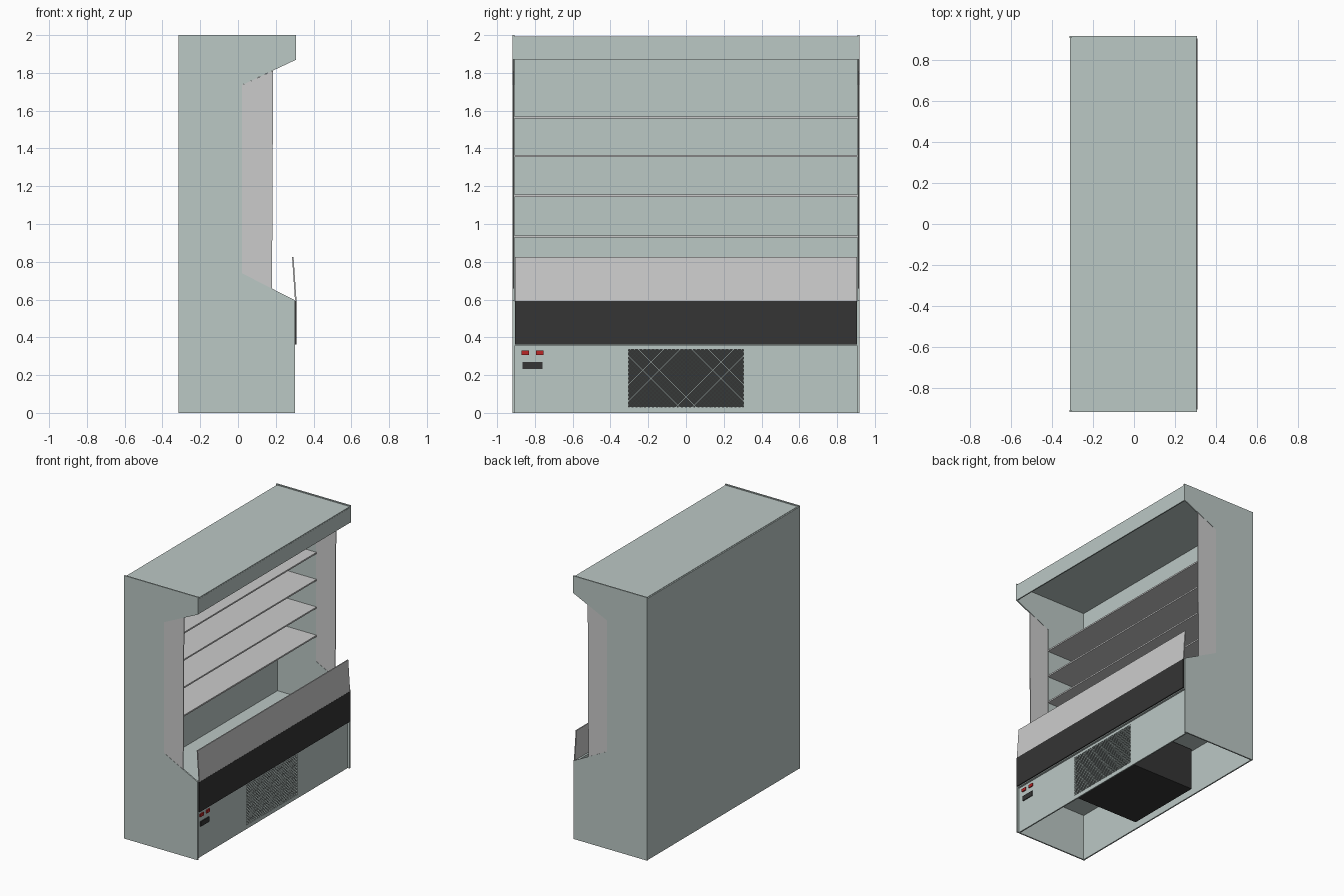
import bpy, bmesh

if "Cube" in bpy.data.objects:
    bpy.data.objects.remove(bpy.data.objects["Cube"])

def material(name, rgb):
    m = bpy.data.materials.new(name)
    m.diffuse_color = (*rgb, 1)
    m.use_nodes = True
    m.node_tree.nodes["Principled BSDF"].inputs["Base Color"].default_value = m.diffuse_color
    return m

BODY = material("painted_metal", (0.50, 0.58, 0.56))
DARK = material("dark_plastic", (0.035, 0.035, 0.035))
RED = material("red_switch", (0.5, 0.02, 0.02))
GLASS = material("grey_glass", (0.62, 0.61, 0.61))

def finish(name, bm, mat):
    bmesh.ops.recalc_face_normals(bm, faces=bm.faces)
    me = bpy.data.meshes.new(name)
    bm.to_mesh(me)
    bm.free()
    ob = bpy.data.objects.new(name, me)
    bpy.context.collection.objects.link(ob)
    me.materials.append(mat)
    return ob

def extrude_xz(name, pts, y0, y1, mat):
    """Prism from a side profile in x,z, spanning y0..y1."""
    bm = bmesh.new()
    f = bm.faces.new([bm.verts.new((x, y0, z)) for x, z in pts])
    r = bmesh.ops.extrude_face_region(bm, geom=[f])
    vs = [v for v in r["geom"] if isinstance(v, bmesh.types.BMVert)]
    bmesh.ops.translate(bm, verts=vs, vec=(0, y1 - y0, 0))
    return finish(name, bm, mat)

def box(name, x0, x1, y0, y1, z0, z1, mat):
    return extrude_xz(name, [(x0, z0), (x1, z0), (x1, z1), (x0, z1)], y0, y1, mat)

# Side panels and side glass, left and right
side = [(-0.315, 0), (0.303, 0), (0.303, 0.595), (0.02, 0.74),
        (0.02, 1.735), (0.308, 1.87), (0.308, 2), (-0.315, 2)]
glass = [(0.02, 0.74), (0.18, 0.657), (0.186, 1.812), (0.02, 1.735)]
for s, tag in ((-1, "left"), (1, "right")):
    extrude_xz("side_panel_" + tag, side, s * 0.908, s * 0.918, BODY)
    extrude_xz("side_glass_" + tag, glass, s * 0.910, s * 0.916, GLASS)

# Thin shell: back, roof, canopy fascia, deck, inner front wall
W = 0.908
box("back_panel", -0.313, -0.303, -W, W, 0, 1.99, BODY)
box("roof", -0.303, 0.305, -W, W, 1.985, 1.993, BODY)
box("canopy_fascia", 0.297, 0.306, -W, W, 1.87, 1.985, BODY)
box("deck", -0.303, 0.29, -W, W, 0.355, 0.43, BODY)
box("front_wall", 0.288, 0.302, -W, W, 0.355, 0.592, BODY)

# Shelves
for i, z in enumerate((0.935, 1.15, 1.36, 1.565)):
    box(f"shelf_{i + 1}", -0.303, 0.025, -W, W, z - 0.006, z + 0.005, GLASS)

# Front bumper and leaning glass
box("bumper", 0.302, 0.311, -0.905, 0.905, 0.362, 0.592, DARK)
extrude_xz("front_glass", [(0.302, 0.592), (0.31, 0.592), (0.294, 0.825), (0.286, 0.825)],
           -0.905, 0.905, GLASS)

# Lower front panel around the grille opening
G, GZ0, GZ1 = 0.305, 0.03, 0.335
PX0, PX1 = 0.277, 0.287
box("lower_panel_left", PX0, PX1, -W, -G, 0, 0.355, BODY)
box("lower_panel_right", PX0, PX1, G, W, 0, 0.355, BODY)
box("lower_panel_bottom", PX0, PX1, -G, G, 0, GZ0, BODY)
box("lower_panel_top", PX0, PX1, -G, G, GZ1, 0.355, BODY)

# Machine housing, open towards the grille
bm = bmesh.new()
bmesh.ops.create_cube(bm, size=1)
for v in bm.verts:
    v.co = (PX0 if v.co.x > 0 else -0.27, v.co.y * 2 * G,
            0.34 if v.co.z > 0 else 0.022)
bmesh.ops.delete(bm, geom=[f for f in bm.faces if f.calc_center_median().x > PX0 - 0.01],
                 context='FACES')
finish("machine_housing", bm, DARK)

# Grille: crossed diagonal bars clipped to the opening
bm = bmesh.new()
H, step, hw = GZ1 - GZ0, 0.0218, 0.0028
for s in (-1, 1):
    c = -G - H + step / 2
    while c < G:
        t0, t1 = max(0, -G - c), min(H, G - c)
        if t1 - t0 > 0.004:
            ring = []
            for x in (PX0 + 0.002, PX1 - 0.001):
                ring.append([bm.verts.new((x, s * (c + t + d), GZ0 + t))
                             for t, d in ((t0, -hw), (t0, hw), (t1, hw), (t1, -hw))])
            a, b = ring
            bm.faces.new(a)
            bm.faces.new(b[::-1])
            for i in range(4):
                j = (i + 1) % 4
                bm.faces.new((a[i], a[j], b[j], b[i]))
        c += step
finish("grille", bm, BODY)

# Switches and display
for i, y in enumerate((-0.85, -0.775)):
    box(f"switch_{i + 1}", PX1 - 0.002, PX1 + 0.008, y - 0.02, y + 0.02, 0.307, 0.33, RED)
box("control_display", PX1 - 0.002, PX1 + 0.006, -0.865, -0.76, 0.232, 0.27, DARK)
